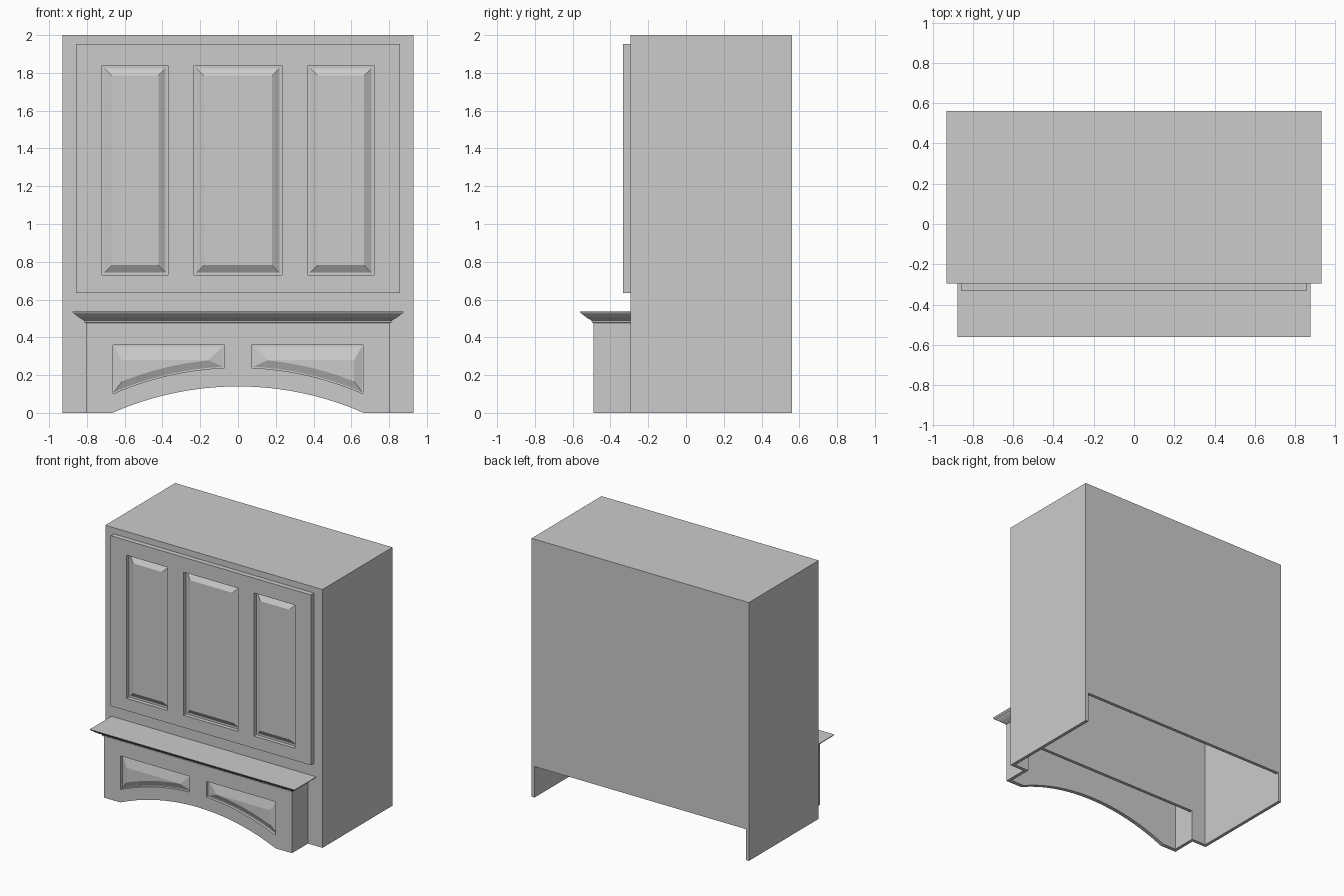
import bpy, bmesh, math

if "Cube" in bpy.data.objects:
    bpy.data.objects.remove(bpy.data.objects["Cube"])

paint = bpy.data.materials.new("grey_paint")
paint.diffuse_color = (0.6, 0.6, 0.6, 1)
paint.use_nodes = True
paint.node_tree.nodes["Principled BSDF"].inputs["Base Color"].default_value = paint.diffuse_color


def loft(name, loops):
    """Skin a stack of equal-length point loops and cap both ends."""
    bm = bmesh.new()
    rings = [[bm.verts.new(p) for p in loop] for loop in loops]
    n = len(rings[0])
    for a, b in zip(rings, rings[1:]):
        for i in range(n):
            j = (i + 1) % n
            bm.faces.new((a[i], a[j], b[j], b[i]))
    bm.faces.new(rings[0])
    bm.faces.new(rings[-1])
    bmesh.ops.recalc_face_normals(bm, faces=bm.faces)
    mesh = bpy.data.meshes.new(name)
    bm.to_mesh(mesh)
    bm.free()
    mesh.materials.append(paint)
    ob = bpy.data.objects.new(name, mesh)
    bpy.context.collection.objects.link(ob)
    return ob


def at_y(pts, y):
    return [(x, y, z) for x, z in pts]


def prism(name, pts, y0, y1):
    return loft(name, [at_y(pts, y0), at_y(pts, y1)])


def rect(x0, x1, z0, z1):
    return [(x0, z0), (x1, z0), (x1, z1), (x0, z1)]


def cut(ob, cutter):
    mod = ob.modifiers.new("cut", 'BOOLEAN')
    mod.operation = 'DIFFERENCE'
    mod.solver = 'EXACT'
    mod.object = cutter
    bpy.context.view_layer.objects.active = ob
    bpy.ops.object.modifier_apply(modifier=mod.name)
    bpy.data.objects.remove(cutter)


W, FRONT, BACK, T = 0.93, -0.295, 0.56, 0.025
APRON_W, APRON_Y = 0.805, -0.49
ARCH_W, ARCH_H = 0.665, 0.14
R = (ARCH_W ** 2 + ARCH_H ** 2) / (2 * ARCH_H)


def arch(x):
    return math.sqrt(R * R - x * x) - R + ARCH_H


# Hollow body, open underneath, with low openings at back and front
body = prism("hood_body", rect(-W, W, 0, 2), FRONT, BACK)
cut(body, prism("cavity", rect(-W + T, W - T, -0.1, 2 - T), FRONT + T, BACK - T))
cut(body, prism("back_opening", rect(-W + T, W - T, -0.1, 0.24), 0.4, 0.7))
cut(body, prism("front_opening", rect(-0.78, 0.78, -0.1, 0.24), -0.4, -0.2))

# Upper frame with three recessed, raised-field panels
FRAME_Y = -0.333
frame = prism("upper_frame", rect(-0.857, 0.857, 0.635, 1.953), FRAME_Y, FRONT)
for label, x0, x1 in (("left", -0.72, -0.37), ("middle", -0.232, 0.232), ("right", 0.37, 0.72)):
    z0, z1 = 0.73, 1.838
    cut(frame, prism("recess", rect(x0, x1, z0, z1), -0.4, FRAME_Y + 0.03))
    g, b = 0.012, 0.052
    loft(label + "_upper_panel", [
        at_y(rect(x0 + g, x1 - g, z0 + g, z1 - g), FRAME_Y + 0.031),
        at_y(rect(x0 + b, x1 - b, z0 + b, z1 - b), FRAME_Y + 0.006)])

# Arched apron, hollow behind
N = 32
outline = [(-APRON_W, 0)]
outline += [(x, arch(x)) for x in (-ARCH_W + 2 * ARCH_W * i / N for i in range(N + 1))]
outline += [(APRON_W, 0), (APRON_W, 0.48), (-APRON_W, 0.48)]
apron = prism("arched_apron", outline, APRON_Y, FRONT)
cut(apron, prism("apron_cavity", rect(-0.78, 0.78, -0.1, 0.455), APRON_Y + 0.03, -0.2))


def arched_panel(s, x0, x1, top, lift):
    """Panel outline with a flat top and an arched bottom edge."""
    xs = [x0 + (x1 - x0) * i / 12 for i in range(13)]
    return [(s * x, arch(x) + lift) for x in xs] + [(s * x1, top), (s * x0, top)]


# Pair of apron panels
for label, s in (("left", -1), ("right", 1)):
    cut(apron, prism("recess", arched_panel(s, 0.072, 0.663, 0.36, 0.1), -0.6, APRON_Y + 0.022))
    loft(label + "_apron_panel", [
        at_y(arched_panel(s, 0.076, 0.659, 0.356, 0.104), APRON_Y + 0.023),
        at_y(arched_panel(s, 0.155, 0.615, 0.28, 0.145), APRON_Y + 0.004)])

# Moulded mantel shelf
profile = [(0, 0.475), (0.008, 0.478), (0.010, 0.488), (0.018, 0.494), (0.028, 0.499),
           (0.044, 0.510), (0.055, 0.520), (0.066, 0.526), (0.072, 0.536)]
loft("mantel_shelf", [[(-APRON_W - o, FRONT, z), (-APRON_W - o, APRON_Y - o, z),
                       (APRON_W + o, APRON_Y - o, z), (APRON_W + o, FRONT, z)]
                      for o, z in profile])
